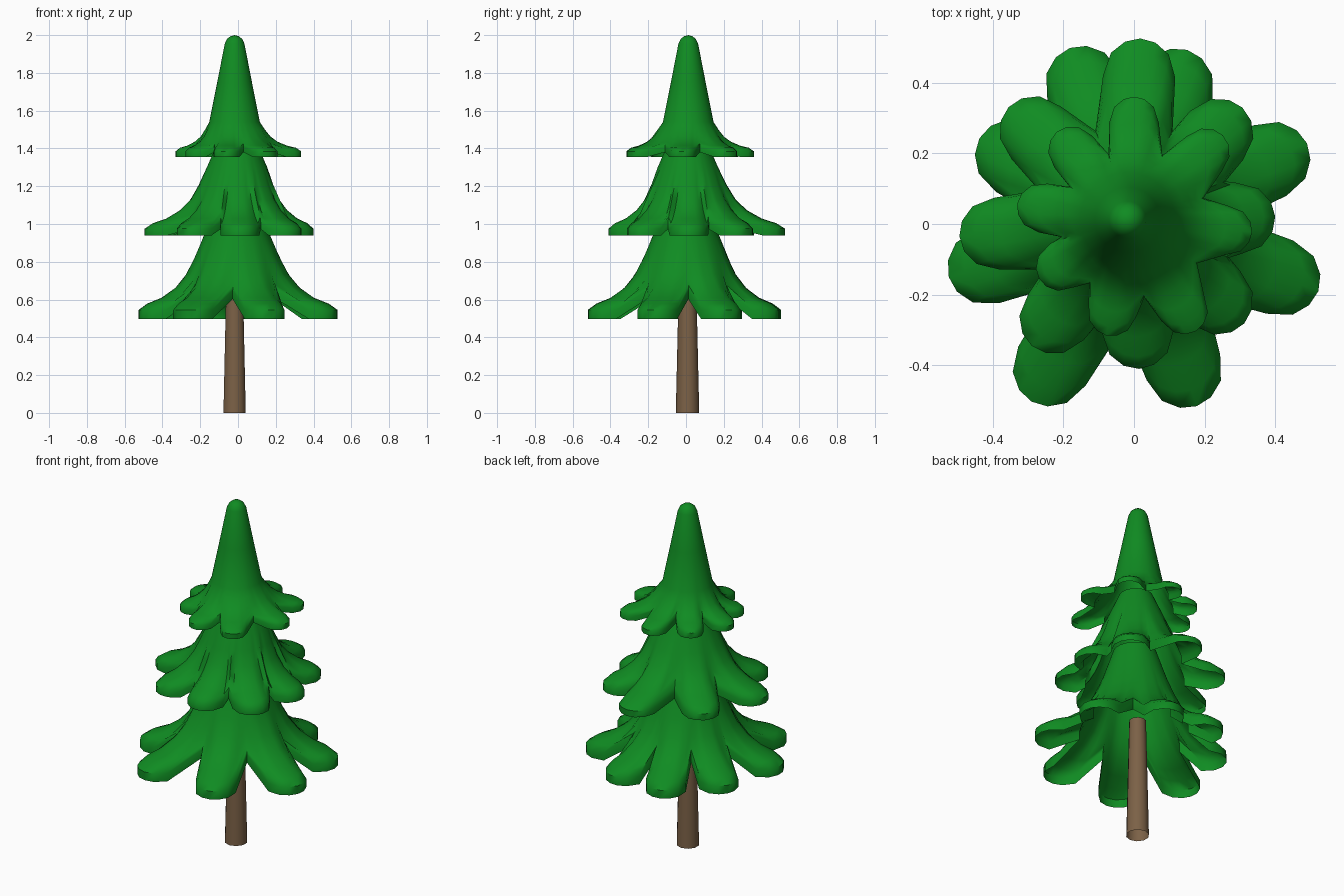
import bpy, bmesh, math
from mathutils import Vector

if "Cube" in bpy.data.objects:
    bpy.data.objects.remove(bpy.data.objects["Cube"])


def material(name, rgb):
    m = bpy.data.materials.new(name)
    m.diffuse_color = (*rgb, 1)
    m.use_nodes = True
    m.node_tree.nodes["Principled BSDF"].inputs["Base Color"].default_value = m.diffuse_color
    return m


GREEN = material("needle green", (0.005, 0.26, 0.016))
BROWN = material("bark brown", (0.2, 0.12, 0.062))

# skirt profile down the middle of a lobe: (drop, outward reach), both 0..1
PROFILE = [(0, 0), (0.3, 0.13), (0.54, 0.26), (0.72, 0.43), (0.86, 0.65), (0.94, 0.87), (1, 1)]


def finish(name, bm, mat, angle):
    me = bpy.data.meshes.new(name)
    bm.normal_update()
    bm.to_mesh(me)
    bm.free()
    me.materials.append(mat)
    ob = bpy.data.objects.new(name, me)
    bpy.context.collection.objects.link(ob)
    bpy.context.view_layer.objects.active = ob
    ob.select_set(True)
    bpy.ops.object.shade_smooth_by_angle(angle=math.radians(angle))
    ob.select_set(False)
    return ob


def polar(r, deg):
    a = math.radians(deg)
    return Vector((r * math.cos(a), r * math.sin(a)))


def lobe_columns(lobes, width, valley_r):
    """Outline of the skirt: (ring angle, edge point, valley weight) around the tier."""
    cols = []
    n = len(lobes)
    for i, (a, R) in enumerate(lobes):
        prev = lobes[i - 1][0] - (360 if i == 0 else 0)
        nxt = lobes[(i + 1) % n][0] + (360 if i == n - 1 else 0)
        lo, hi = (prev + a) / 2, (nxt + a) / 2
        axis, side = polar(1, a), polar(1, a + 90)
        # valley shared with the previous lobe
        cols.append((lo, polar(valley_r, lo), 1.0))
        # (distance back from tip, sideways offset) in units of the lobe width
        half = [(0, 0), (0.1, 0.42), (0.42, 0.8), (1.05, 1.0)]
        k = len(half)
        for j in range(-k + 1, k):
            back, off = half[abs(j)]
            sgn = 1 if j > 0 else -1
            p = axis * (R - back * width) + side * (off * width * sgn)
            f = abs(j) / k
            ang = a + f * ((hi - a) if j > 0 else (lo - a))
            cols.append((ang, p, 0.5 * f * f))
    return cols


def tier(name, lobes, centre, cone, ring, edge_z, valley, width, thick):
    """Open, hollow cone flaring into a skirt of drooping rounded lobes with a turned-down rim."""
    bm = bmesh.new()
    c = Vector(centre)
    cols = lobe_columns(lobes, width, valley[0])
    n = len(cols)
    rows = []
    for r, z in cone:
        rows.append([bm.verts.new((*(c + polar(r, a)), z)) for a, _, _ in cols])
    for s, f in PROFILE:
        row = []
        for a, p, w in cols:
            q = (c + polar(ring[0], a)).lerp(p, f + (s - f) * w)
            ze = valley[1] if w == 1 else edge_z
            z = ring[1] + (ze - ring[1]) * s
            row.append(bm.verts.new((*q, z - (0.01 if s == 1 else 0))))
        rows.append(row)
    # turned-down rim
    rows.append([bm.verts.new((v.co.x, v.co.y, v.co.z + 0.01 - thick)) for v in rows[-1]])
    for r0, r1 in zip(rows, rows[1:]):
        for j in range(n):
            k = (j + 1) % n
            bm.faces.new((r0[k], r0[j], r1[j], r1[k]))
    # rounded-off top
    tip = bm.verts.new((*c, cone[0][1] + 0.006))
    for j in range(n):
        bm.faces.new((rows[0][j], rows[0][(j + 1) % n], tip))
    return finish(name, bm, GREEN, 50)


# foliage tiers: lobes are (direction in degrees, reach)
tier("lower_foliage",
     [(25, .54), (73, .515), (110, .53), (151, .50), (196, .545), (240, .58), (289, .545), (340, .555)],
     (-0.005, 0), [(0.115, 1.12), (0.145, 1.03)], (0.175, 0.94), 0.555, (0.29, 0.66), 0.11, 0.058)
tier("middle_foliage",
     [(3, .40), (47, .45), (88, .525), (137, .485), (184, .495), (230, .45), (272, .41), (318, .42)],
     (-0.005, 0.01), [(0.09, 1.46), (0.125, 1.38)], (0.16, 1.30), 0.985, (0.285, 1.02), 0.102, 0.047)
tier("upper_foliage",
     [(45, .355), (90, .36), (130, .34), (170, .335), (210, .31), (256, .325), (300, .35), (356, .335)],
     (-0.018, 0.012), [(0.022, 1.994), (0.04, 1.98), (0.052, 1.955), (0.092, 1.75)],
     (0.134, 1.54), 1.395, (0.21, 1.42), 0.07, 0.04)

# trunk, open at both ends
bm = bmesh.new()
bmesh.ops.create_cone(bm, cap_ends=False, segments=10, radius1=0.062, radius2=0.046, depth=0.70)
bmesh.ops.translate(bm, verts=bm.verts, vec=(-0.018, 0.008, 0.35))
finish("trunk", bm, BROWN, 45)
